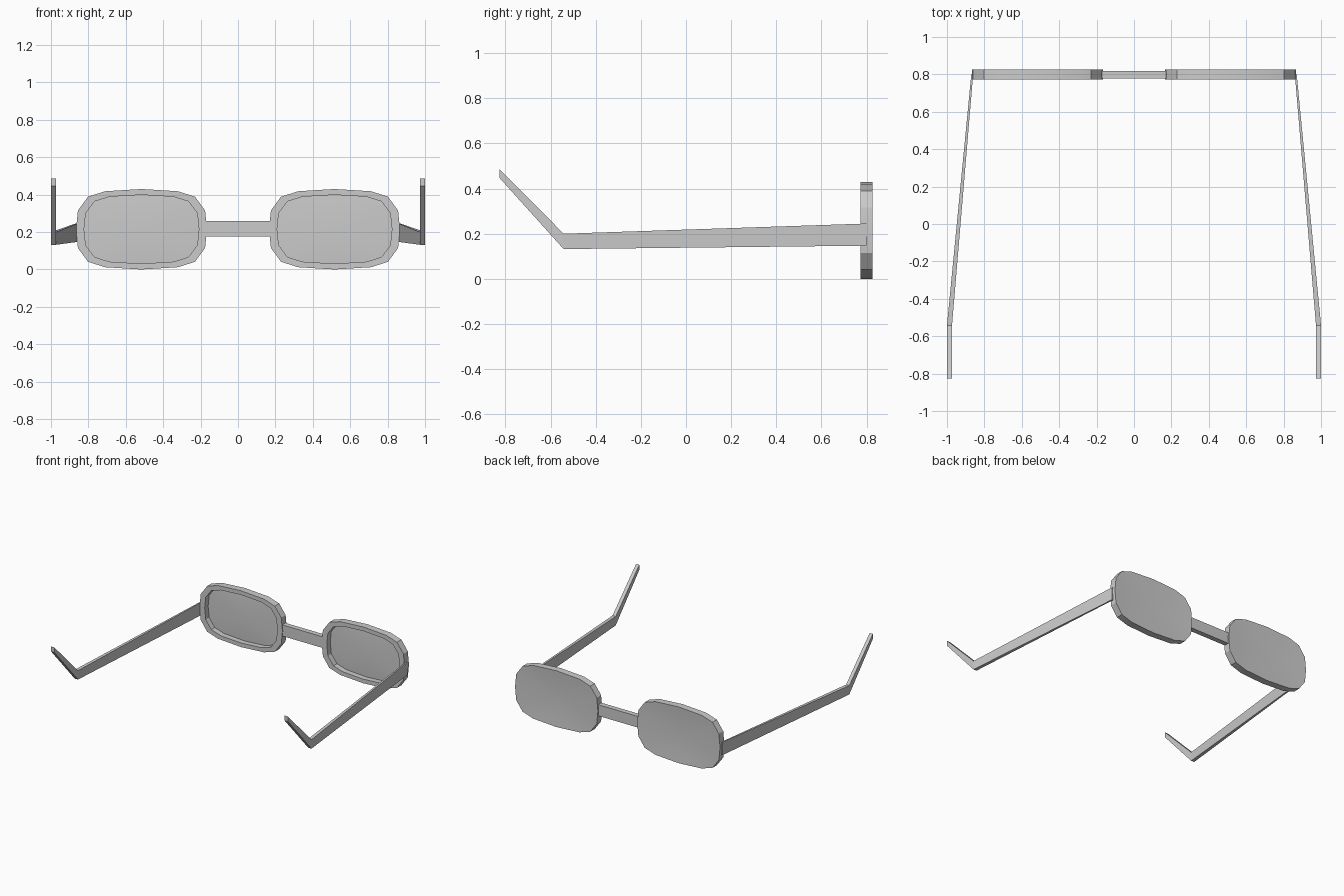
import bpy, bmesh
from math import radians

if "Cube" in bpy.data.objects:
    bpy.data.objects.remove(bpy.data.objects["Cube"])


def make_object(name, bm, smooth=False):
    bmesh.ops.recalc_face_normals(bm, faces=bm.faces)
    mesh = bpy.data.meshes.new(name)
    bm.to_mesh(mesh)
    bm.free()
    obj = bpy.data.objects.new(name, mesh)
    bpy.context.collection.objects.link(obj)
    if smooth:
        bpy.ops.object.select_all(action='DESELECT')
        obj.select_set(True)
        bpy.context.view_layer.objects.active = obj
        bpy.ops.object.shade_smooth_by_angle(angle=radians(25))
    return obj


def bridge_rings(bm, a, b):
    n = len(a)
    for i in range(n):
        j = (i + 1) % n
        bm.faces.new((a[i], a[j], b[j], b[i]))


def fan(bm, ring, centre):
    c = bm.verts.new(centre)
    for i in range(len(ring)):
        bm.faces.new((ring[i], ring[(i + 1) % len(ring)], c))


def loft(name, sections):
    bm = bmesh.new()
    rings = [[bm.verts.new(p) for p in s] for s in sections]
    for a, b in zip(rings, rings[1:]):
        bridge_rings(bm, a, b)
    bm.faces.new(rings[0])
    bm.faces.new(rings[-1])
    return make_object(name, bm)


# Rounded-rectangle lens outline, one quarter mirrored into 16 points
quarter = [(0.35, 0), (0.34, 0.10), (0.286, 0.174), (0.195, 0.203), (0, 0.215)]
half = quarter + [(-x, z) for x, z in quarter[-2::-1]]
outline = half + [(x, -z) for x, z in half[-2:0:-1]]
CX, CZ = 0.516, 0.215


def rim_with_lens(name, side):
    bm = bmesh.new()

    def ring(y, sx, sz):
        return [bm.verts.new((side * CX + x * sx, y, CZ + z * sz)) for x, z in outline]

    inner = (0.877, 0.855)
    rings = [ring(0.815, *inner), ring(0.773, *inner), ring(0.773, 1, 1),
             ring(0.826, 1, 1), ring(0.824, *inner)]
    for a, b in zip(rings, rings[1:]):
        bridge_rings(bm, a, b)
    # Slightly dished lens, front and back
    fan(bm, rings[0], (side * CX, 0.802, CZ))
    fan(bm, rings[-1], (side * CX, 0.810, CZ))
    return make_object(name, bm, True)


# Temple arm: (y, inner x, outer x, low z, high z)
arm = [(0.80, 0.860, 0.870, 0.147, 0.245),
       (-0.542, 0.973, 1.0, 0.132, 0.20),
       (-0.826, 0.973, 1.0, 0.447, 0.486)]

for side, label in ((-1, "left"), (1, "right")):
    rim_with_lens(label + "_rim_and_lens", side)
    loft(label + "_temple_arm",
         [[(side * xi, y, lo), (side * xo, y, lo), (side * xo, y, hi), (side * xi, y, hi)]
          for y, xi, xo, lo, hi in arm])

# Bridge between the rims
loft("bridge", [[(x, 0.778, 0.175), (x, 0.817, 0.175), (x, 0.817, 0.26), (x, 0.778, 0.26)]
                for x in (-0.175, 0.175)])
